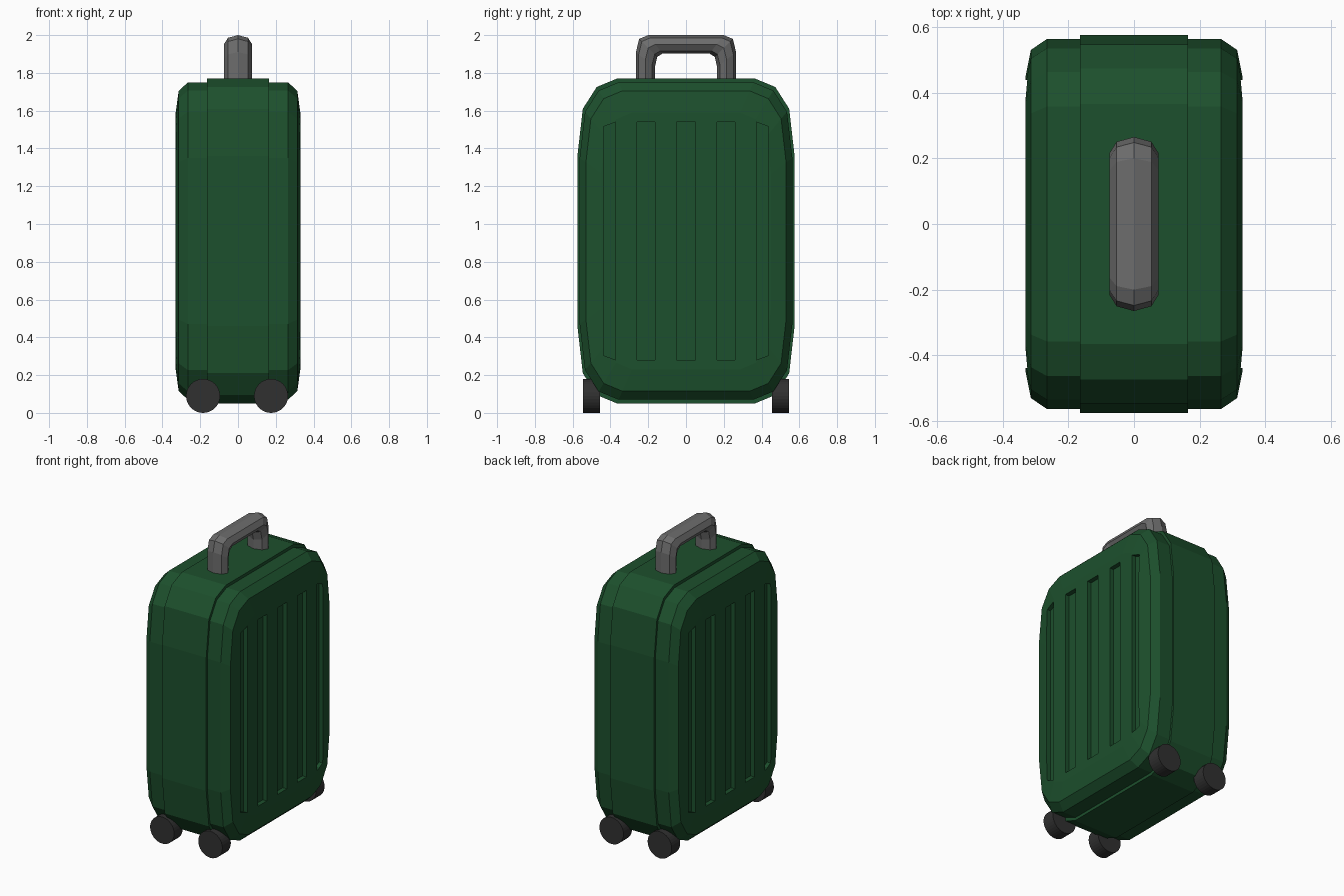
import bpy, bmesh, math

if "Cube" in bpy.data.objects:
    bpy.data.objects.remove(bpy.data.objects["Cube"])

MID_Z = 0.91


def material(name, rgb):
    m = bpy.data.materials.new(name)
    m.diffuse_color = (*rgb, 1)
    m.use_nodes = True
    m.node_tree.nodes["Principled BSDF"].inputs["Base Color"].default_value = m.diffuse_color
    return m


green = material("green_shell", (0.012, 0.08, 0.026))
grey = material("handle_grey", (0.15, 0.15, 0.15))
dark = material("wheel_rubber", (0.03, 0.03, 0.03))


def make(name, bm, mat=None):
    bmesh.ops.recalc_face_normals(bm, faces=bm.faces)
    me = bpy.data.meshes.new(name)
    bm.to_mesh(me)
    bm.free()
    ob = bpy.data.objects.new(name, me)
    bpy.context.collection.objects.link(ob)
    if mat:
        me.materials.append(mat)
    return ob


def loft(bm, rings):
    """Skin closed rings of equal length and cap both ends."""
    vr = [[bm.verts.new(p) for p in r] for r in rings]
    n = len(vr[0])
    for a, b in zip(vr, vr[1:]):
        for i in range(n):
            j = (i + 1) % n
            bm.faces.new((a[i], a[j], b[j], b[i]))
    bm.faces.new(vr[0])
    bm.faces.new(vr[-1])


def outline(x, hy, hz):
    """Rectangle in the yz plane with three-segment rounded corners."""
    quarter = [(1, 0.523), (0.95, 0.814), (0.822, 0.948), (0.635, 1)]
    pts = quarter + [(-y, z) for y, z in reversed(quarter)]
    pts += [(-y, -z) for y, z in pts]
    return [(x, y * hy, MID_Z + z * hz) for y, z in pts]


# Main shell with softened sides
half = [(0.265, 0.563, 0.84), (0.314, 0.53, 0.795), (0.33, 0.45, 0.68)]
levels = [(-x, y, z) for x, y, z in reversed(half)] + half
bm = bmesh.new()
loft(bm, [outline(*l) for l in levels])
shell = make("suitcase_shell", bm, green)

# Raised centre band
bm = bmesh.new()
loft(bm, [outline(-0.165, 0.575, 0.86), outline(0.165, 0.575, 0.86)])
make("centre_band", bm, green)

# Vertical grooves on both broad sides; the outer ones have slanted ends
bm = bmesh.new()
grooves = [(-0.438, -0.372, 0.605, 0.63), (-0.26, -0.163, 0.63, 0.63),
           (-0.05, 0.05, 0.63, 0.63), (0.163, 0.26, 0.63, 0.63),
           (0.372, 0.438, 0.63, 0.605)]
for side in (-1, 1):
    for y0, y1, h0, h1 in grooves:
        loft(bm, [[(side * x, y0, MID_Z - h0), (side * x, y1, MID_Z - h1),
                   (side * x, y1, MID_Z + h1), (side * x, y0, MID_Z + h0)]
                  for x in (0.30, 0.36)])
cutter = make("groove_cutter", bm)
cutter.hide_render = True
mod = shell.modifiers.new("grooves", "BOOLEAN")
mod.object = cutter
mod.solver = "EXACT"
bpy.context.view_layer.objects.active = shell
bpy.ops.object.modifier_apply(modifier=mod.name)
bpy.data.objects.remove(cutter)

# Carry handle: octagonal section spanning outer and inner arch points
arch = [((0.265, 1.73), (0.165, 1.73)), ((0.265, 1.91), (0.165, 1.83)),
        ((0.248, 1.98), (0.152, 1.885)), ((0.2, 2.0), (0.125, 1.902))]
arch += [((-o[0], o[1]), (-i[0], i[1])) for o, i in reversed(arch)]
rings = []
for o, i in arch:
    ring = []
    for k in range(8):
        a = math.pi * k / 4
        t = 0.5 - 0.5 * math.cos(a)
        ring.append((0.075 * math.sin(a), o[0] + (i[0] - o[0]) * t,
                     o[1] + (i[1] - o[1]) * t))
    rings.append(ring)
bm = bmesh.new()
loft(bm, rings)
make("carry_handle", bm, grey)

# Four wheels with axles along y
for sx, xn in ((-0.185, "left"), (0.175, "right")):
    for sy, yn in ((-0.5, "front"), (0.5, "back")):
        bm = bmesh.new()
        loft(bm, [[(sx + 0.09 * math.cos(2 * math.pi * k / 32), sy + d,
                    0.09 + 0.09 * math.sin(2 * math.pi * k / 32))
                   for k in range(32)] for d in (-0.045, 0.045)])
        make(f"wheel_{yn}_{xn}", bm, dark)
